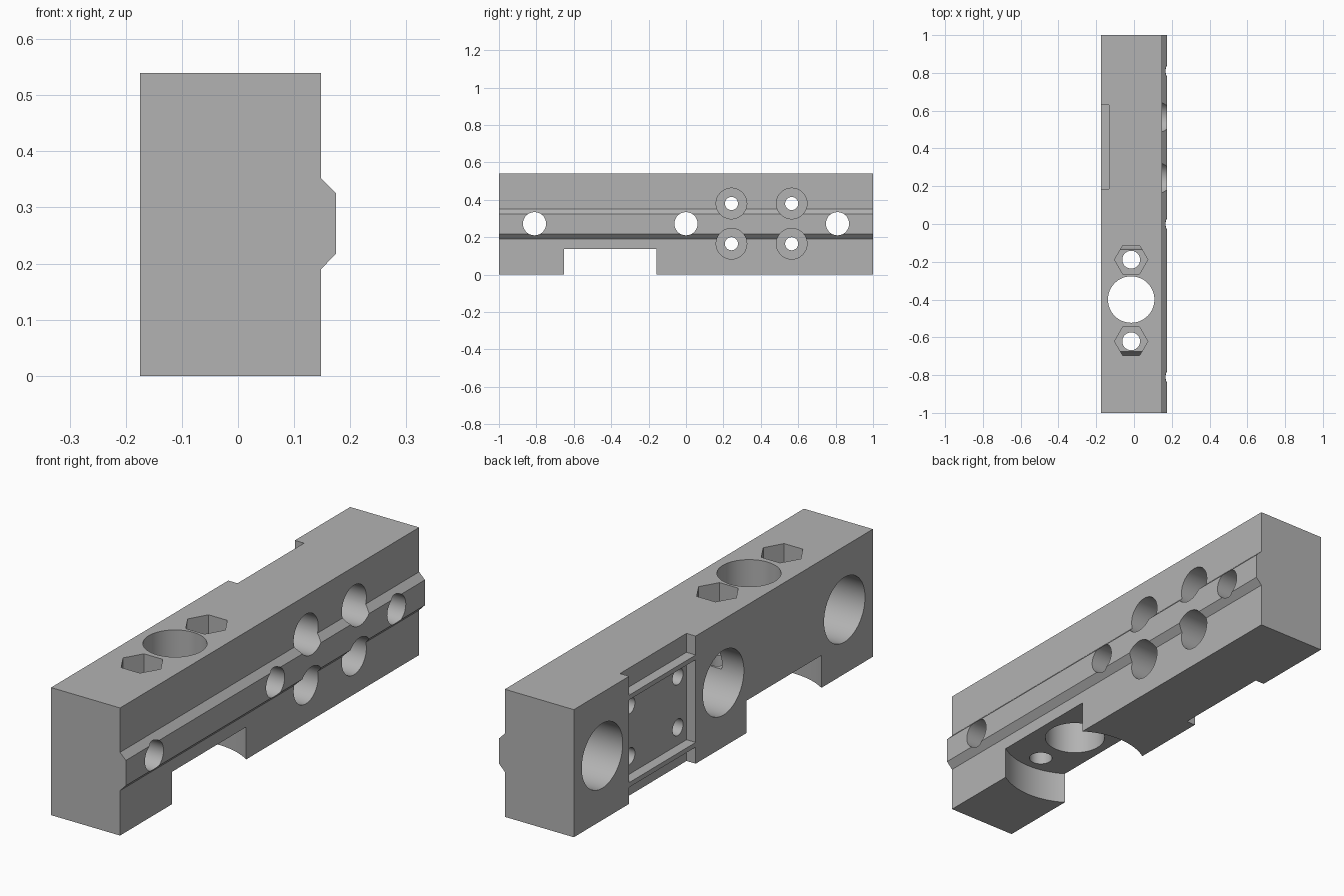
import bpy
import bmesh
from math import radians
from mathutils import Matrix, Vector

default = bpy.data.objects.get("Cube")
if default:
    bpy.data.objects.remove(default, do_unlink=True)

# Single plain grey finish
grey = bpy.data.materials.new("plain_grey")
grey.use_nodes = True
grey.diffuse_color = (0.45, 0.45, 0.45, 1)
grey.node_tree.nodes["Principled BSDF"].inputs["Base Color"].default_value = (0.45, 0.45, 0.45, 1)


def make_object(name, bm):
    bmesh.ops.recalc_face_normals(bm, faces=bm.faces)
    mesh = bpy.data.meshes.new(name)
    bm.to_mesh(mesh)
    bm.free()
    mesh.materials.append(grey)
    obj = bpy.data.objects.new(name, mesh)
    bpy.context.collection.objects.link(obj)
    return obj


def cut(target, bm):
    """Subtract a shape from the target and discard the cutter."""
    cutter = make_object("cutter", bm)
    cutter.hide_render = True
    mod = target.modifiers.new("cut", "BOOLEAN")
    mod.operation = "DIFFERENCE"
    mod.solver = "EXACT"
    mod.object = cutter
    bpy.context.view_layer.objects.active = target
    bpy.ops.object.modifier_apply(modifier=mod.name)
    bpy.data.objects.remove(cutter, do_unlink=True)


def bore(target, axis, a, b, start, end, radius, sides=64):
    """Drill along x at (y, z) or along z at (x, y)."""
    bm = bmesh.new()
    mid = (start + end) / 2
    if axis == "x":
        place = Matrix.Translation((mid, a, b)) @ Matrix.Rotation(radians(90), 4, "Y")
    else:
        # Vertical hexagons have corners pointing along x
        turn = radians(90) if sides == 6 else 0
        place = Matrix.Translation((a, b, mid)) @ Matrix.Rotation(turn, 4, "Z")
    bmesh.ops.create_cone(bm, cap_ends=True, segments=sides, radius1=radius, radius2=radius,
                          depth=end - start, matrix=place)
    cut(target, bm)


def slot(target, low, high):
    bm = bmesh.new()
    low, high = Vector(low), Vector(high)
    size = Matrix.Diagonal((high - low).to_4d())
    bmesh.ops.create_cube(bm, size=1, matrix=Matrix.Translation((low + high) / 2) @ size)
    cut(target, bm)


# Bar with a bevelled guide rail along its +x side
LEFT, FACE, RAIL, TOP = -0.175, 0.148, 0.175, 0.54
profile = [(LEFT, 0), (FACE, 0), (FACE, 0.19), (RAIL, 0.218),
           (RAIL, 0.325), (FACE, 0.352), (FACE, TOP), (LEFT, TOP)]
bm = bmesh.new()
face = bm.faces.new([bm.verts.new((x, -1, z)) for x, z in profile])
extruded = bmesh.ops.extrude_face_region(bm, geom=[face])["geom"]
bmesh.ops.translate(bm, vec=(0, 2, 0), verts=[v for v in extruded if isinstance(v, bmesh.types.BMVert)])
body = make_object("mounting_bar", bm)

# Round relief under the vertical bore
MID_X, MID_Y = -0.015, -0.405
bore(body, "z", MID_X, MID_Y, -0.1, 0.137, 0.297, 128)

# Vertical bore with a hexagonal nut pocket and bolt hole on each side
bore(body, "z", MID_X, MID_Y + 0.005, 0, 0.7, 0.123)
for side in (-1, 1):
    y = MID_Y + side * 0.216
    bore(body, "z", MID_X, y, 0.25, 0.7, 0.088, 6)
    bore(body, "z", MID_X, y, 0, 0.4, 0.047)

# Three stepped cross bores, wide on the -x side
for y in (-0.81, 0, 0.81):
    bore(body, "x", y, 0.272, -0.3, 0.05, 0.137)
    bore(body, "x", y, 0.272, 0, 0.3, 0.062)

# Side recess split by two thin horizontal ribs
for low, high in ((-0.1, 0.07), (0.09, 0.44), (0.46, 0.7)):
    slot(body, (-0.3, 0.185, low), (-0.132, 0.63, high))

# Four counterbored screw holes
for y in (0.243, 0.565):
    for z in (0.165, 0.38):
        bore(body, "x", y, z, -0.05, 0.3, 0.082)
        bore(body, "x", y, z, -0.3, 0.1, 0.035)

# Smooth bores, crisp edges
bpy.ops.object.select_all(action="DESELECT")
body.select_set(True)
bpy.context.view_layer.objects.active = body
bpy.ops.object.shade_smooth_by_angle(angle=radians(30))
